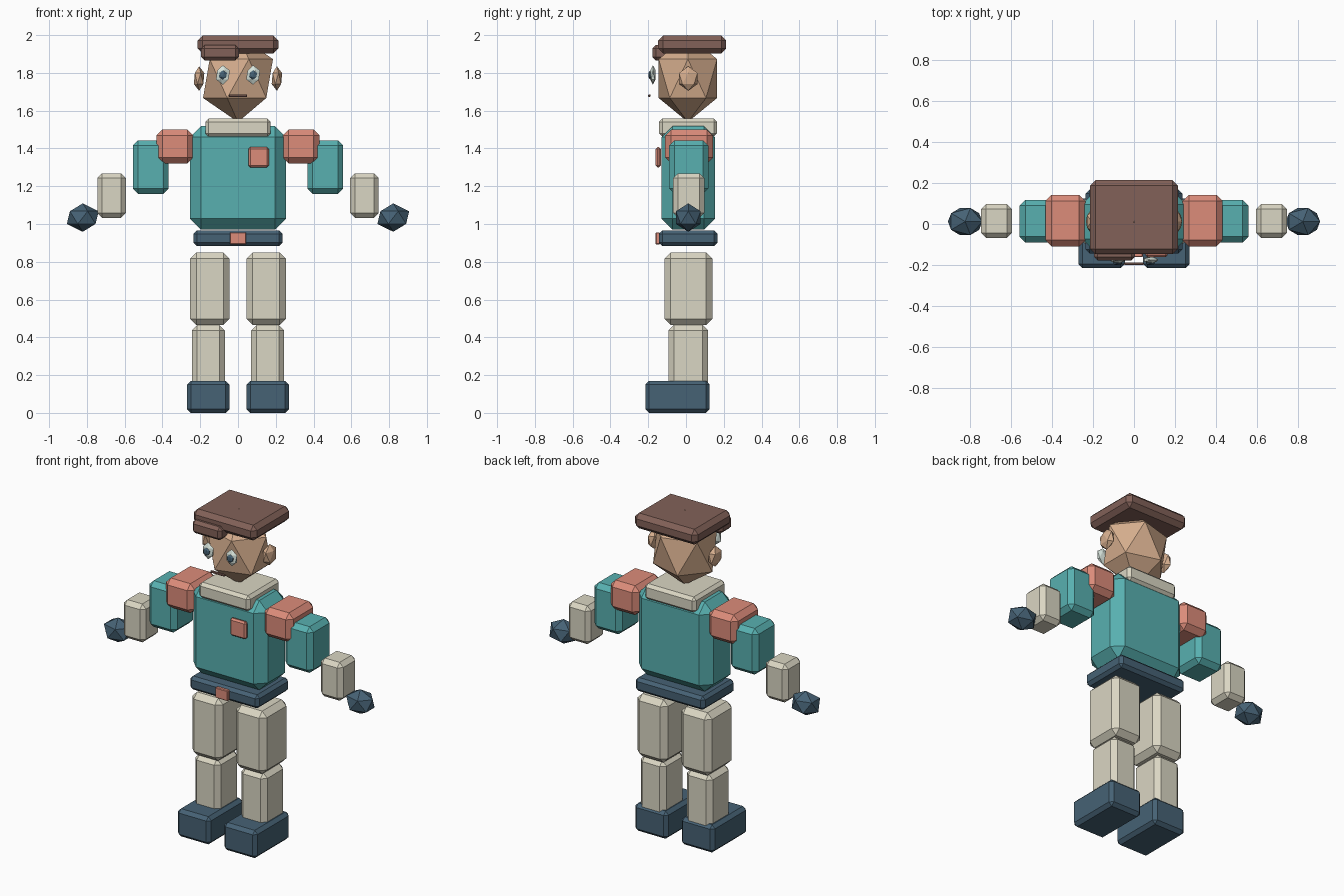
import bpy

if "Cube" in bpy.data.objects:
    bpy.data.objects.remove(bpy.data.objects["Cube"])

YC = 0.012  # shared depth centre of the body


def material(name, r, g, b):
    """Flat colour given as 0-255 sRGB, stored linear."""
    def lin(c):
        c /= 255
        return c / 12.92 if c <= 0.04045 else ((c + 0.055) / 1.055) ** 2.4
    m = bpy.data.materials.new(name)
    m.diffuse_color = (lin(r), lin(g), lin(b), 1)
    m.use_nodes = True
    m.node_tree.nodes["Principled BSDF"].inputs["Base Color"].default_value = m.diffuse_color
    return m


TEAL = material("teal cloth", 88, 176, 176)
CREAM = material("cream cloth", 218, 214, 195)
CORAL = material("coral trim", 220, 140, 122)
NAVY = material("navy leather", 70, 98, 117)
BROWN = material("brown felt", 130, 97, 88)
SKIN = material("skin", 214, 174, 142)
WHITE = material("eye white", 215, 228, 220)


def box(name, x, y, z, mat, bevel):
    """Chamfered box from (min, max) ranges."""
    bpy.ops.mesh.primitive_cube_add(
        size=1, location=[(r[0] + r[1]) / 2 for r in (x, y, z)])
    ob = bpy.context.object
    ob.name = name
    ob.scale = [r[1] - r[0] for r in (x, y, z)]
    bpy.ops.object.transform_apply(location=False, rotation=False, scale=True)
    ob.data.materials.append(mat)
    mod = ob.modifiers.new("chamfer", 'BEVEL')
    mod.width = bevel
    mod.segments = 1
    return ob


def gem(name, loc, radii, mat):
    """Stretched icosahedron."""
    bpy.ops.mesh.primitive_ico_sphere_add(subdivisions=1, radius=1, location=loc)
    ob = bpy.context.object
    ob.name = name
    ob.scale = radii
    bpy.ops.object.transform_apply(location=False, rotation=False, scale=True)
    ob.data.materials.append(mat)
    return ob


# Paired limbs: name, x range, y range, z range, material, chamfer
LIMBS = [
    ("boot", (0.045, 0.27), (-0.215, 0.125), (0.0, 0.17), NAVY, 0.02),
    ("shin", (0.07, 0.244), (-0.092, 0.116), (0.11, 0.465), CREAM, 0.028),
    ("thigh", (0.046, 0.253), (-0.113, 0.139), (0.465, 0.85), CREAM, 0.032),
    ("shoulder_pad", (0.237, 0.432), (-0.11, 0.142), (1.32, 1.50), CORAL, 0.031),
    ("upper_arm", (0.367, 0.557), (-0.09, 0.118), (1.16, 1.443), TEAL, 0.028),
    ("forearm", (0.594, 0.745), (-0.068, 0.097), (1.033, 1.268), CREAM, 0.025),
]

for s, side in ((-1, "left"), (1, "right")):
    for name, x, y, z, mat, bev in LIMBS:
        box(f"{side}_{name}", sorted((s * x[0], s * x[1])), y, z, mat, bev)
    gem(f"{side}_hand", (s * 0.822, YC, 1.034), (0.094, 0.077, 0.075), NAVY)
    gem(f"{side}_ear", (s * 0.206, YC, 1.77), (0.031, 0.058, 0.065), SKIN)
    gem(f"{side}_eye", (s * 0.08, -0.175, 1.789), (0.041, 0.017, 0.052), WHITE)
    gem(f"{side}_pupil", (s * 0.08, -0.19, 1.789), (0.024, 0.011, 0.025), NAVY)

# Trunk
box("belt", (-0.235, 0.235), (-0.143, 0.167), (0.883, 0.966), NAVY, 0.018)
box("buckle", (-0.043, 0.043), (-0.161, -0.138), (0.892, 0.956), CORAL, 0.004)
box("torso", (-0.253, 0.253), (-0.13, 0.154), (0.97, 1.518), TEAL, 0.058)
box("pocket", (0.055, 0.163), (-0.161, -0.133), (1.30, 1.407), CORAL, 0.01)
box("collar", (-0.173, 0.173), (-0.143, 0.165), (1.462, 1.558), CREAM, 0.018)

# Head and hat
gem("head", (0, 0.01, 1.77), (0.207, 0.182, 0.23), SKIN)
box("mouth", (-0.048, 0.048), (-0.2, -0.188), (1.672, 1.686), BROWN, 0.003)
box("cap", (-0.214, 0.214), (-0.147, 0.213), (1.903, 1.997), BROWN, 0.026)
box("cap_brim", (-0.195, 0.005), (-0.178, -0.06), (1.866, 1.947), BROWN, 0.018)
